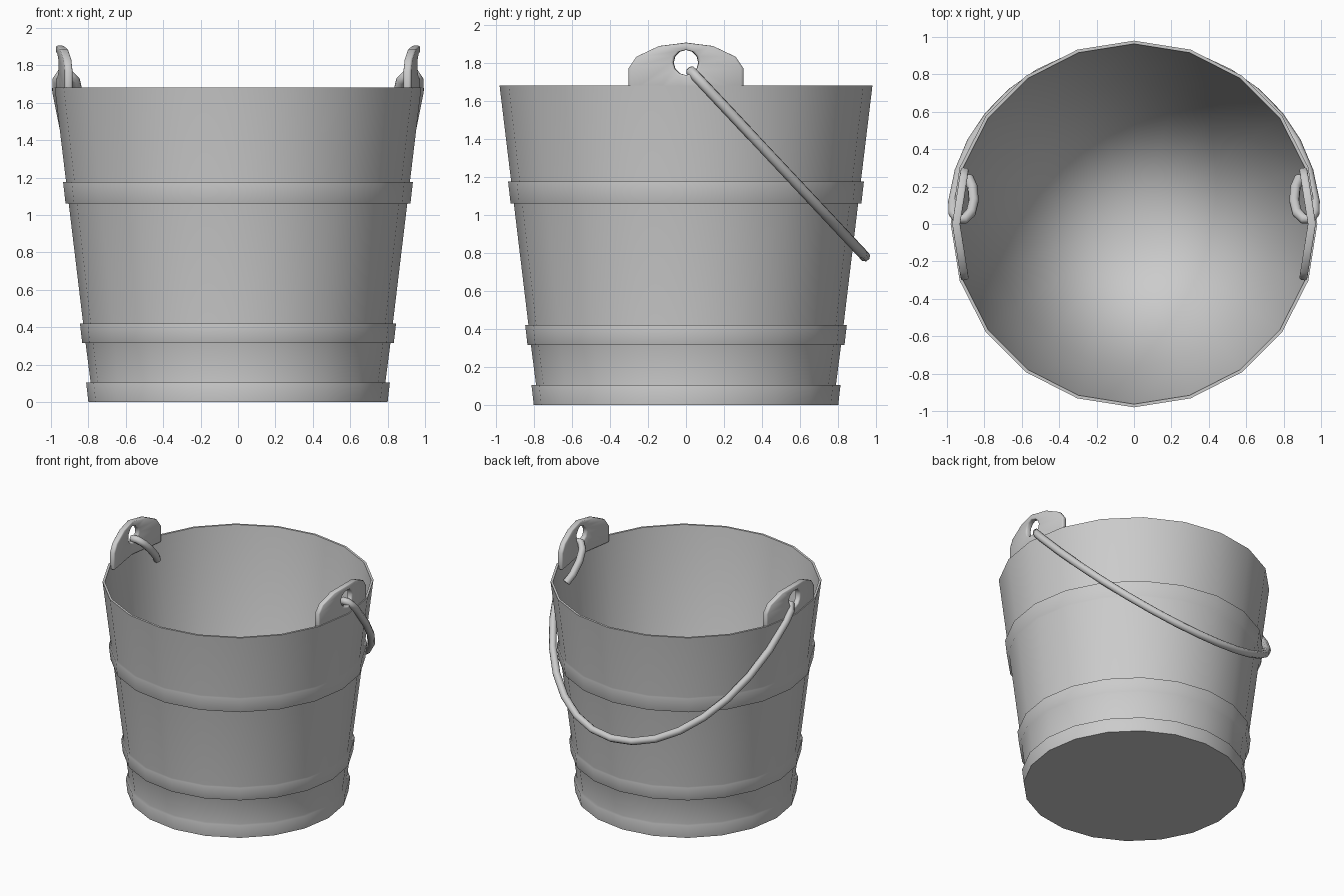
import bpy, bmesh
from math import sin, cos, pi, radians

if "Cube" in bpy.data.objects:
    bpy.data.objects.remove(bpy.data.objects["Cube"])


def make_object(name, bm):
    mesh = bpy.data.meshes.new(name)
    bm.to_mesh(mesh)
    bm.free()
    obj = bpy.data.objects.new(name, mesh)
    bpy.context.collection.objects.link(obj)
    return obj


def lathe(name, profile, sides, soft_heights):
    """Revolve (radius, z) points; heights listed as soft keep smooth edges."""
    bm = bmesh.new()
    rings = []
    for r, z in profile:
        if r == 0:
            rings.append([bm.verts.new((0, 0, z))] * sides)
        else:
            rings.append([bm.verts.new((r * cos(2 * pi * i / sides), r * sin(2 * pi * i / sides), z))
                          for i in range(sides)])
    for a, b in zip(rings, rings[1:]):
        for i in range(sides):
            j = (i + 1) % sides
            bm.faces.new(list(dict.fromkeys((a[i], a[j], b[j], b[i]))))
    bmesh.ops.recalc_face_normals(bm, faces=bm.faces)
    for f in bm.faces:
        f.smooth = True
    for e in bm.edges:
        soft = any(all(abs(v.co.z - h) < 1e-4 for v in e.verts) for h in soft_heights)
        e.smooth = soft or e.calc_face_angle(0) < radians(35)
    return make_object(name, bm)


# Bucket wall with base band, two hoops, rim and inside floor
bucket = lathe("bucket_body", [
    (0, 0), (0.80, 0), (0.812, 0.105), (0.788, 0.105),
    (0.815, 0.315), (0.833, 0.315), (0.845, 0.42), (0.828, 0.42),
    (0.905, 1.06), (0.922, 1.06), (0.935, 1.175), (0.919, 1.175),
    (0.98, 1.68), (0.963, 1.68), (0.77, 0.06), (0, 0.06),
], 20, (0.06, 0.105, 0.315, 0.42, 1.06, 1.175))
weighted = bucket.modifiers.new("even_shading", 'WEIGHTED_NORMAL')
weighted.keep_sharp = True

# Ears: plates bent along the rim with a round hole, mirrored to the other side
half = [(0, 1.905), (0.14, 1.887), (0.26, 1.83), (0.3, 1.77), (0.3, 1.64), (0.15, 1.64), (0, 1.64)]
outline = half + [(-y, z) for y, z in half[-2:0:-1]]
n = len(outline)
hole = [(0.066 * sin(2 * pi * i / n), 1.80 + 0.066 * cos(2 * pi * i / n)) for i in range(n)]
bm = bmesh.new()
outer, inner = [[bm.verts.new((0.951 - 0.158 * abs(y), y, z)) for y, z in loop] for loop in (outline, hole)]
for i in range(n):
    j = (i + 1) % n
    bm.faces.new((outer[i], inner[i], inner[j], outer[j]))
ears = make_object("handle_ears", bm)
solid = ears.modifiers.new("thickness", 'SOLIDIFY')
solid.thickness = 0.042
solid.offset = 0
bevel = ears.modifiers.new("rounded_edges", 'BEVEL')
bevel.width = 0.01
bevel.segments = 2
bevel.limit_method = 'ANGLE'
bevel.angle_limit = radians(50)
ears.modifiers.new("other_side", 'MIRROR')
for p in ears.data.polygons:
    p.use_smooth = True

# Wire handle: hooks through the ears, hanging down at the back
hook = [(0.885, 0.245), (0.863, 0.19), (0.857, 0.11), (0.872, 0.045), (0.907, 0.008), (0.945, 0.008), (0.966, 0.045)]
arc = [(0.972 * cos(a), sin(a)) for a in (radians(6 + 168 * i / 16) for i in range(17))]
path = hook + arc + [(-x, s) for x, s in reversed(hook)]
curve = bpy.data.curves.new("wire_handle", 'CURVE')
curve.dimensions = '3D'
curve.bevel_depth = 0.028
curve.bevel_resolution = 2
curve.use_fill_caps = True
spline = curve.splines.new('POLY')
spline.points.add(len(path) - 1)
for p, (x, s) in zip(spline.points, path):
    p.co = (x, 0.02 + 0.92 * s, 1.762 - 0.98 * s, 1)
spline.use_smooth = True
bpy.context.collection.objects.link(bpy.data.objects.new("wire_handle", curve))
